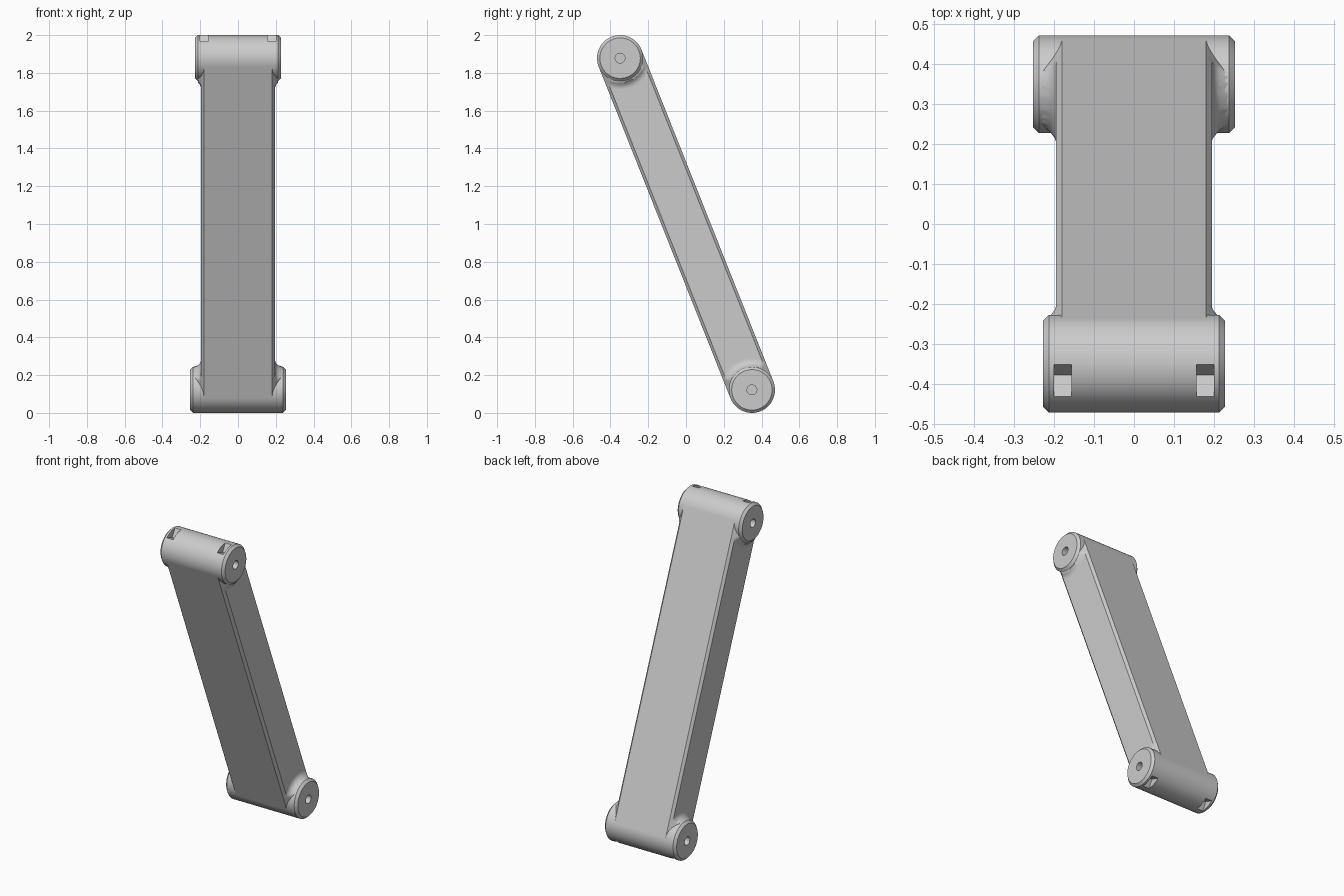
import bpy, bmesh, math
from mathutils import Matrix

cube = bpy.data.objects.get("Cube")
if cube:
    bpy.data.objects.remove(cube, do_unlink=True)

R = 0.122                      # boss radius and half thickness of the arm
PIVOT_Y, LOW_Z, HIGH_Z = 0.349, R, 2 - R
LENGTH = math.hypot(2 * PIVOT_Y, HIGH_Z - LOW_Z)
LOW_HALF, HIGH_HALF = 0.253, 0.228   # half widths of the two bosses
SIDE, FLAT = 0.195, 0.18       # arm half width, and half width of its flat faces
FILLET, CHAMFER = 0.042, 0.015

# Arm frame: x across, y through the thickness, z from lower to upper pivot
tilt = math.atan2(2 * PIVOT_Y, HIGH_Z - LOW_Z)
FRAME = Matrix.Translation((0, PIVOT_Y, LOW_Z)) @ Matrix.Rotation(tilt, 4, 'X')

grey = bpy.data.materials.new("plain_grey")
grey.use_nodes = True
grey.diffuse_color = (0.6, 0.6, 0.6, 1)
grey.node_tree.nodes["Principled BSDF"].inputs["Base Color"].default_value = grey.diffuse_color


def make_object(name, bm, lift=0.0):
    bmesh.ops.recalc_face_normals(bm, faces=bm.faces)
    mesh = bpy.data.meshes.new(name)
    bm.to_mesh(mesh)
    bm.free()
    mesh.materials.append(grey)
    obj = bpy.data.objects.new(name, mesh)
    obj.matrix_world = FRAME @ Matrix.Translation((0, 0, lift))
    bpy.context.collection.objects.link(obj)
    return obj


def activate(obj):
    bpy.ops.object.select_all(action='DESELECT')
    obj.select_set(True)
    bpy.context.view_layer.objects.active = obj


def smooth(obj):
    activate(obj)
    bpy.ops.object.shade_smooth_by_angle(angle=math.radians(30))


# Half width of the arm at a point: flat side, fillet up to the boss, chamfered edge
def half_width(u, v):
    near_low = u < LENGTH / 2
    r = math.hypot(u if near_low else LENGTH - u, v)
    if r < 0.08:
        return 0.11            # hidden inside the boss, clear of the bolt hole
    boss = LOW_HALF if near_low else HIGH_HALF
    x = SIDE
    gap = R + FILLET - r
    if gap > 0:
        gap = min(gap, FILLET)
        x += FILLET - math.sqrt(FILLET ** 2 - gap ** 2)
    return min(x, boss - CHAMFER, FLAT + R - abs(v))


def build_arm():
    bm = bmesh.new()
    edge = R - (SIDE - FLAT)
    across = [-R] + [edge * (i / 14 - 1) for i in range(29)] + [R]
    ends = [0.18 * i / 24 for i in range(25)]
    stations = ends + [LENGTH - u for u in reversed(ends)]
    rings = []
    for u in stations:
        side = [(half_width(u, v), v) for v in across]
        loop = side + [(-x, v) for x, v in reversed(side)]
        rings.append([bm.verts.new((x, v, u)) for x, v in loop])
    n = len(rings[0])
    for a, b in zip(rings, rings[1:]):
        for i in range(n):
            j = (i + 1) % n
            bm.faces.new((a[i], a[j], b[j], b[i]))
    bm.faces.new(rings[0])
    bm.faces.new(rings[-1])
    return make_object("arm", bm)


# Round pivot boss with chamfered rims and a blind bolt hole in each end
def build_boss(name, half, lift):
    bm = bmesh.new()
    hole = 0.026
    right = [(half - 0.08, 0), (half - 0.08, hole), (half, hole),
             (half, R - CHAMFER), (half - CHAMFER, R)]
    profile = right + [(-x, r) for x, r in reversed(right)]
    verts = [bm.verts.new((x, 0, r)) for x, r in profile]
    edges = [bm.edges.new(pair) for pair in zip(verts, verts[1:])]
    bmesh.ops.spin(bm, geom=verts + edges, cent=(0, 0, 0), axis=(1, 0, 0),
                   angle=math.tau, steps=72)
    bmesh.ops.remove_doubles(bm, verts=bm.verts, dist=0.0001)
    return make_object(name, bm, lift)


# V-shaped notches near both ends of a boss, on its outer side
def cut_notches(boss, half, lift, direction):
    bm = bmesh.new()
    for sx in (-1, 1):
        x = sx * (half - 0.05) - 0.022
        tri = [(0, 0.078), (0.087, 0.15), (-0.087, 0.15)]
        face = bm.faces.new([bm.verts.new((x, v, direction * u)) for v, u in tri])
        out = bmesh.ops.extrude_face_region(bm, geom=[face])["geom"]
        moved = [g for g in out if isinstance(g, bmesh.types.BMVert)]
        bmesh.ops.translate(bm, verts=moved, vec=(0.044, 0, 0))
    cutter = make_object("notch_cutter", bm, lift)
    cutter.hide_render = True
    mod = boss.modifiers.new("notches", 'BOOLEAN')
    mod.operation, mod.solver, mod.object = 'DIFFERENCE', 'EXACT', cutter
    activate(boss)
    bpy.ops.object.modifier_apply(modifier=mod.name)
    bpy.data.objects.remove(cutter, do_unlink=True)


smooth(build_arm())
for name, half, lift, direction in (("lower_boss", LOW_HALF, 0, -1),
                                    ("upper_boss", HIGH_HALF, LENGTH, 1)):
    boss = build_boss(name, half, lift)
    cut_notches(boss, half, lift, direction)
    smooth(boss)
